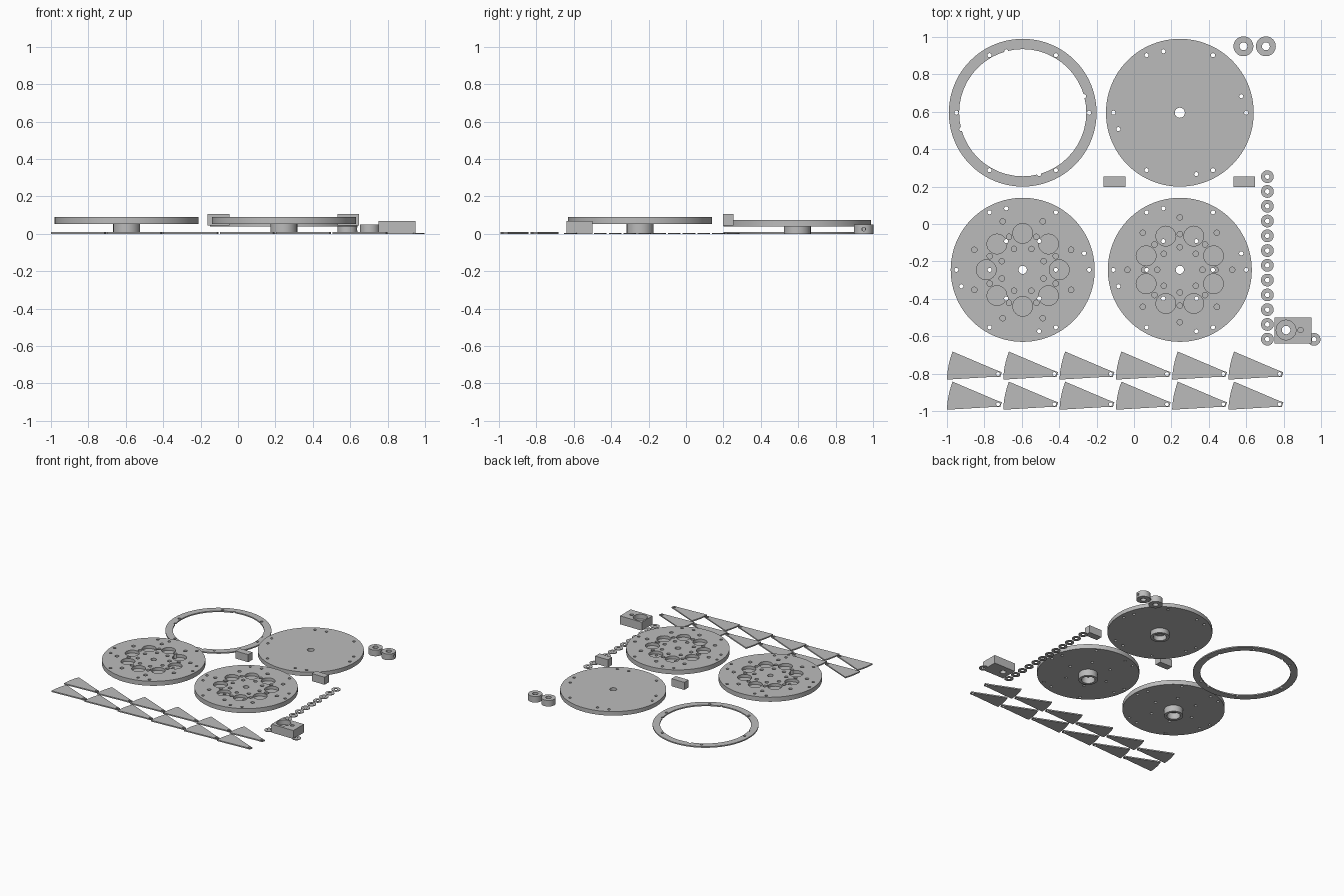
import bpy, bmesh
from math import cos, sin, pi, radians
from mathutils import Matrix, Vector

if "Cube" in bpy.data.objects:
    bpy.data.objects.remove(bpy.data.objects["Cube"])

grey = bpy.data.materials.new("plain_grey")
grey.use_nodes = True
grey.diffuse_color = (0.5, 0.5, 0.5, 1)
grey.node_tree.nodes["Principled BSDF"].inputs["Base Color"].default_value = (0.5, 0.5, 0.5, 1)


def make(name, bm):
    """Turn a bmesh into a linked grey object."""
    bmesh.ops.recalc_face_normals(bm, faces=bm.faces)
    mesh = bpy.data.meshes.new(name)
    bm.to_mesh(mesh)
    bm.free()
    mesh.materials.append(grey)
    ob = bpy.data.objects.new(name, mesh)
    bpy.context.collection.objects.link(ob)
    return ob


def add_disc(bm, x, y, r, z0, z1, sides=32, turn=None):
    m = Matrix.Translation((x, y, (z0 + z1) / 2))
    if turn:
        m = m @ turn
    bmesh.ops.create_cone(bm, cap_ends=True, segments=sides, radius1=r,
                          radius2=r, depth=z1 - z0, matrix=m)


def disc(name, x, y, r, z0, z1, sides=96):
    bm = bmesh.new()
    add_disc(bm, x, y, r, z0, z1, sides)
    return make(name, bm)


def box(name, x0, x1, y0, y1, z0, z1):
    bm = bmesh.new()
    m = Matrix.Translation(((x0 + x1) / 2, (y0 + y1) / 2, (z0 + z1) / 2))
    bmesh.ops.create_cube(bm, size=1, matrix=m @ Matrix.Diagonal((x1 - x0, y1 - y0, z1 - z0, 1)))
    return make(name, bm)


def activate(ob):
    bpy.ops.object.select_all(action="DESELECT")
    ob.select_set(True)
    bpy.context.view_layer.objects.active = ob


def cut(ob, holes, z0, z1):
    """Drill a list of (x, y, radius) holes between two heights."""
    bm = bmesh.new()
    for x, y, r in holes:
        add_disc(bm, x, y, r, z0, z1, 48 if r > 0.1 else 24)
    subtract(ob, make("cutter", bm))


def subtract(ob, cutter):
    cutter.hide_render = True
    mod = ob.modifiers.new("holes", "BOOLEAN")
    mod.operation = "DIFFERENCE"
    mod.solver = "EXACT"
    mod.object = cutter
    activate(ob)
    bpy.ops.object.modifier_apply(modifier=mod.name)
    bpy.data.objects.remove(cutter)


def smooth(ob):
    activate(ob)
    bpy.ops.object.shade_smooth_by_angle(angle=radians(30))


def circle_of(cx, cy, radius, count, start, r):
    return [(cx + radius * cos(radians(start) + 2 * pi * i / count),
             cy + radius * sin(radians(start) + 2 * pi * i / count), r) for i in range(count)]


def rim_holes(cx, cy):
    return circle_of(cx, cy, 0.355, 6, 0, 0.011) + circle_of(cx, cy, 0.34, 4, 15, 0.011)


def tube(name, x, y, outer, inner, z0, z1, sides=48):
    """Hollow cylinder made from a spun rectangle."""
    bm = bmesh.new()
    corners = [(inner, z0), (outer, z0), (outer, z1), (inner, z1)]
    rings = [[bm.verts.new((x + r * cos(2 * pi * i / sides), y + r * sin(2 * pi * i / sides), z))
              for r, z in corners] for i in range(sides)]
    for i in range(sides):
        a, b = rings[i], rings[(i + 1) % sides]
        for j in range(4):
            k = (j + 1) % 4
            bm.faces.new((a[j], b[j], b[k], a[k]))
    ob = make(name, bm)
    smooth(ob)
    return ob


LEFT, RIGHT, BACK, FRONT = -0.595, 0.245, 0.595, -0.245

# Flat outer ring with bolt holes
ring = disc("outer_ring", LEFT, BACK, 0.395, 0, 0.01)
cut(ring, [(LEFT, BACK, 0.34)], -0.1, 0.1)
cut(ring, rim_holes(LEFT, BACK), -0.1, 0.1)
smooth(ring)

# Plain plate with its hub
plate = disc("cover_plate", RIGHT, BACK, 0.395, 0.04, 0.073)
cut(plate, rim_holes(RIGHT, BACK) + [(RIGHT, BACK, 0.027)], -0.1, 0.2)
smooth(plate)
tube("cover_plate_hub", RIGHT, BACK, 0.072, 0.05, 0, 0.04)

# Two pocketed plates with hubs
for name, cx, pocket_start in (("left_rotor", LEFT, 0), ("right_rotor", RIGHT, 22.5)):
    rotor = disc(name, cx, FRONT, 0.385, 0.053, 0.09)
    through = (rim_holes(cx, FRONT) + circle_of(cx, FRONT, 0.177, 6, 0, 0.011)
               + [(cx, FRONT, 0.022)])
    blind = circle_of(cx, FRONT, 0.195, 8, pocket_start, 0.053)
    for radius in (0.121, 0.191, 0.28):
        blind += circle_of(cx, FRONT, radius, 8, 22.5 - pocket_start, 0.0145)
    cut(rotor, blind, 0.066, 0.2)
    cut(rotor, through, -0.1, 0.2)
    smooth(rotor)
    tube(name + "_hub", cx, FRONT, 0.072, 0.05, 0, 0.053)

# Shaft collars with a side screw hole
for i, x in enumerate((0.585, 0.705)):
    collar = tube(f"shaft_collar_{i + 1}", x, 0.95, 0.053, 0.021, 0, 0.05)
    bm = bmesh.new()
    add_disc(bm, x + 0.045, 0.95, 0.01, 0, 0.05, 16, Matrix.Rotation(pi / 2, 4, "Y"))
    subtract(collar, make("cutter", bm))
    smooth(collar)

# Small blocks
for name, x in (("left_block", -0.162), ("right_block", 0.532)):
    box(name, x, x + 0.116, 0.198, 0.253, 0.045, 0.107)

# Washers
spots = [(0.713, 0.253 - 0.079 * i) for i in range(12)] + [(0.963, -0.617)]
for i, (x, y) in enumerate(spots):
    tube(f"washer_{i + 1}", x, y, 0.034, 0.0125, 0, 0.005, 32)

# Bearing block
mount = box("bearing_block", 0.752, 0.95, -0.638, -0.5, 0, 0.069)
cut(mount, [(0.813, -0.567, 0.053), (0.891, -0.567, 0.0145)], 0.03, 0.2)
cut(mount, [(0.813, -0.567, 0.023)], -0.1, 0.2)
smooth(mount)

# Shutter blades: wedge with a curved wide end and a drilled tab
for row, y in enumerate((-0.832, -0.993)):
    for col in range(6):
        x = -1 + 0.301 * col
        outline = [(0, 0), (0.25, 0.015), (0.285, 0.014), (0.293, 0.04), (0.258, 0.053)]
        for i in range(7):
            t = i / 6
            outline.append((0.03 * (1 - t) ** 2 + 0.004 * t * (1 - t), 0.15 * (1 - t)))
        bm = bmesh.new()
        face = bm.faces.new([bm.verts.new((x + u, y + v, 0)) for u, v in outline[:-1]])
        lifted = bmesh.ops.extrude_face_region(bm, geom=[face])["geom"]
        bmesh.ops.translate(bm, vec=Vector((0, 0, 0.01)),
                            verts=[g for g in lifted if isinstance(g, bmesh.types.BMVert)])
        blade = make(f"shutter_blade_{row * 6 + col + 1}", bm)
        cut(blade, [(x + 0.273, y + 0.03, 0.01)], -0.1, 0.1)
        smooth(blade)
